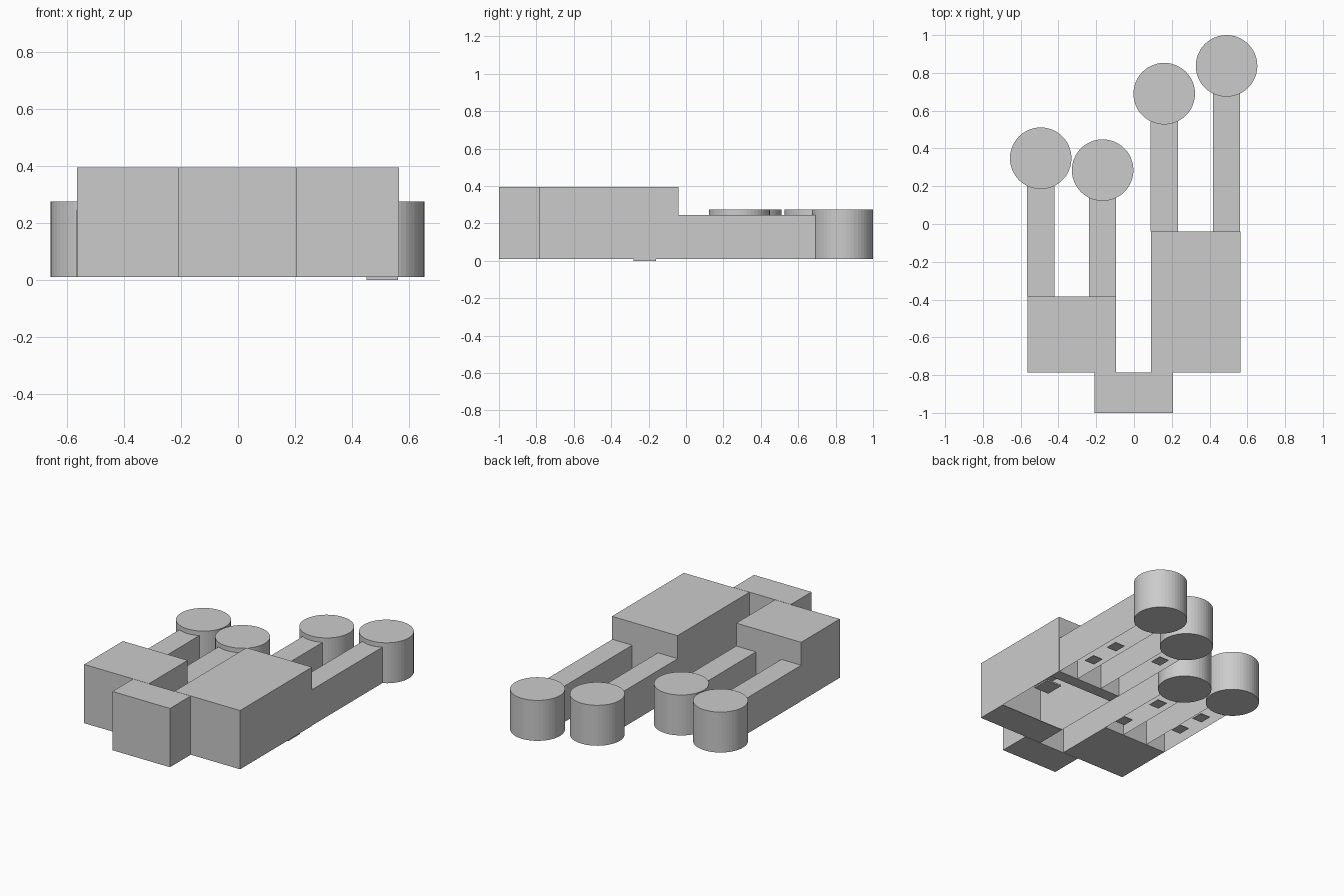
import bpy
import bmesh
from mathutils import Matrix, Vector

old = bpy.data.objects.get("Cube")
if old:
    bpy.data.objects.remove(old, do_unlink=True)

BASE, TOP, ARM_TOP, PAD_TOP = 0.01, 0.395, 0.245, 0.275

grey = bpy.data.materials.new("plain grey")
grey.use_nodes = True
grey.diffuse_color = (0.6, 0.6, 0.6, 1)
grey.node_tree.nodes["Principled BSDF"].inputs["Base Color"].default_value = (0.6, 0.6, 0.6, 1)


def finish(bm, name):
    mesh = bpy.data.meshes.new(name)
    bm.to_mesh(mesh)
    bm.free()
    mesh.materials.append(grey)
    obj = bpy.data.objects.new(name, mesh)
    bpy.context.collection.objects.link(obj)
    return obj


def box(name, x, y, z, open_base=False):
    """Box between pairs of limits, optionally without its underside."""
    bm = bmesh.new()
    size = Vector((x[1] - x[0], y[1] - y[0], z[1] - z[0]))
    centre = Vector((sum(x), sum(y), sum(z))) / 2
    bmesh.ops.create_cube(bm, size=1, matrix=Matrix.Translation(centre) @ Matrix.Diagonal(size.to_4d()))
    if open_base:
        bm.normal_update()
        base = [f for f in bm.faces if f.normal.z < -0.5]
        bmesh.ops.delete(bm, geom=base, context='FACES_ONLY')
    return finish(bm, name)


def pad(name, x, y):
    """Round pad at the end of an arm."""
    bm = bmesh.new()
    bmesh.ops.create_cone(bm, cap_ends=True, segments=48, radius1=0.163, radius2=0.163,
                          depth=PAD_TOP - BASE,
                          matrix=Matrix.Translation((x, y, (PAD_TOP + BASE) / 2)))
    return finish(bm, name)


# Body blocks
left_x, right_x = (0.09, 0.565), (-0.565, -0.095)
box("front_block", (-0.21, 0.207), (-1, -0.787), (BASE, TOP))
box("right_block", right_x, (-0.785, -0.385), (BASE, TOP))
box("left_block", left_x, (-0.785, -0.04), (BASE, TOP), open_base=True)

# Floor strips either side of the opening under the left block
box("left_floor_front", left_x, (-0.785, -0.58), (BASE, BASE + 0.005))
box("left_floor_back", left_x, (-0.12, -0.04), (BASE, BASE + 0.005))

# Arms: centre x, start y, end y, pad y
arms = {
    "outer_left": (0.49, -0.04, 0.694, 0.837),
    "inner_left": (0.16, -0.04, 0.545, 0.69),
    "inner_right": (-0.166, -0.385, 0.14, 0.285),
    "outer_right": (-0.494, -0.385, 0.205, 0.348),
}
for name, (x, start, end, pad_y) in arms.items():
    box(name + "_arm", (x - 0.072, x + 0.072), (start, end), (BASE, ARM_TOP), open_base=True)
    pad(name + "_pad", x, pad_y)

# Small plates on the underside
box("foot_plate", (0.45, 0.56), (-0.28, -0.16), (0, BASE))
plates = [(0.49, 0.2), (0.49, 0.41), (0.17, 0.45), (-0.16, 0.04),
          (-0.13, -0.25), (-0.47, 0.08), (-0.46, -0.11)]
for i, (x, y) in enumerate(plates):
    box(f"under_plate_{i + 1}", (x - 0.035, x + 0.035), (y - 0.04, y + 0.04), (BASE, BASE + 0.005))
